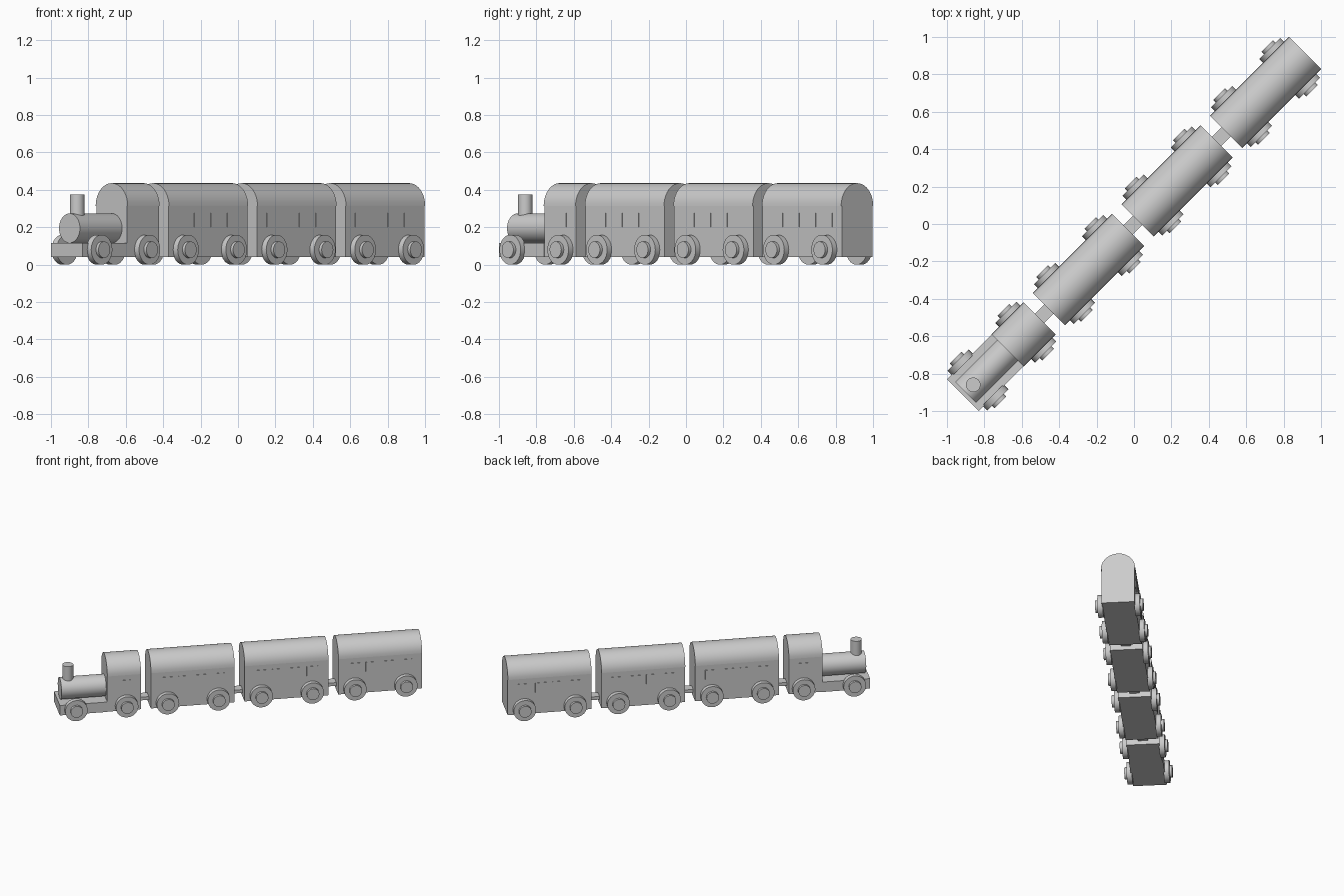
import bpy, bmesh, math
from mathutils import Matrix, Vector

if "Cube" in bpy.data.objects:
    bpy.data.objects.remove(bpy.data.objects["Cube"])

# The train is laid out along local X, then turned 45 degrees about Z
TURN = Matrix.Rotation(math.radians(45), 4, 'Z')


def finish(name, bm, smooth=False):
    bm.transform(TURN)
    bmesh.ops.recalc_face_normals(bm, faces=bm.faces)
    mesh = bpy.data.meshes.new(name)
    bm.to_mesh(mesh)
    bm.free()
    ob = bpy.data.objects.new(name, mesh)
    bpy.context.collection.objects.link(ob)
    if smooth:
        bpy.ops.object.select_all(action='DESELECT')
        ob.select_set(True)
        bpy.context.view_layer.objects.active = ob
        bpy.ops.object.shade_smooth_by_angle(angle=math.radians(35))
    return ob


def add_box(bm, x0, x1, y0, y1, z0, z1):
    mat = Matrix.Translation(((x0 + x1) / 2, (y0 + y1) / 2, (z0 + z1) / 2))
    mat = mat @ Matrix.Diagonal((x1 - x0, y1 - y0, z1 - z0, 1))
    bmesh.ops.create_cube(bm, size=1, matrix=mat)


def box(name, x0, x1, half, z0, z1):
    bm = bmesh.new()
    add_box(bm, x0, x1, -half, half, z0, z1)
    finish(name, bm)


def add_cylinder(bm, start, end, r, sides=32):
    a, b = Vector(start), Vector(end)
    rot = (b - a).to_track_quat('Z', 'Y').to_matrix().to_4x4()
    bmesh.ops.create_cone(bm, cap_ends=True, segments=sides, radius1=r, radius2=r,
                          depth=(b - a).length,
                          matrix=Matrix.Translation((a + b) / 2) @ rot)


def cylinder(name, start, end, r):
    bm = bmesh.new()
    add_cylinder(bm, start, end, r)
    finish(name, bm, True)


def roof(name, x0, x1, r=0.121, z=0.315, n=20):
    # half-round profile pushed along the train
    bm = bmesh.new()
    arc = [bm.verts.new((x0, r * math.cos(math.pi * i / n), z + r * math.sin(math.pi * i / n)))
           for i in range(n + 1)]
    face = bm.faces.new(arc)
    ext = bmesh.ops.extrude_face_region(bm, geom=[face])
    moved = [g for g in ext['geom'] if isinstance(g, bmesh.types.BMVert)]
    bmesh.ops.translate(bm, verts=moved, vec=(x1 - x0, 0, 0))
    finish(name, bm, True)


def wheels(name, xs):
    # disc and raised hub on both sides
    for i, x in enumerate(xs):
        for side, label in ((-1, "right"), (1, "left")):
            bm = bmesh.new()
            add_cylinder(bm, (x, side * 0.112, 0.08), (x, side * 0.15, 0.08), 0.08)
            add_cylinder(bm, (x, side * 0.149, 0.08), (x, side * 0.169, 0.08), 0.044)
            finish(f"{name}_wheel_{label}_{i + 1}", bm, True)


def windows(name, xs):
    # thin panes standing just proud of both walls
    bm = bmesh.new()
    for x in xs:
        for s in (-1, 1):
            y0, y1 = sorted((s * 0.11, s * 0.119))
            add_box(bm, x - 0.041, x + 0.041, y0, y1, 0.202, 0.275)
    finish(name + "_windows", bm)


def coach(name, x0, x1):
    box(name + "_body", x0, x1, 0.116, 0.04, 0.315)
    roof(name + "_roof", x0, x1)


# Locomotive
box("engine_base", -1.294, -0.955, 0.12, 0.04, 0.117)
coach("engine_cab", -0.955, -0.714)
windows("engine_cab", [-0.829])
cylinder("boiler", (-1.274, 0, 0.195), (-0.95, 0, 0.195), 0.079)
cylinder("chimney", (-1.216, 0, 0.2), (-1.216, 0, 0.375), 0.039)
wheels("engine", [-1.18, -0.818])

# Three carriages, each with a coupling bar in front
LENGTH, PITCH = 0.598, 0.6695
for i in range(3):
    x0 = -0.643 + i * PITCH
    mid = x0 + LENGTH / 2
    name = f"carriage_{i + 1}"
    coach(name, x0, x0 + LENGTH)
    windows(name, [mid + d * 0.124 for d in (-1.5, -0.5, 0.5, 1.5)])
    wheels(name, [mid - 0.182, mid + 0.182])
    box(f"coupling_{i + 1}", x0 - 0.08, x0 + 0.01, 0.035, 0.07, 0.095)
